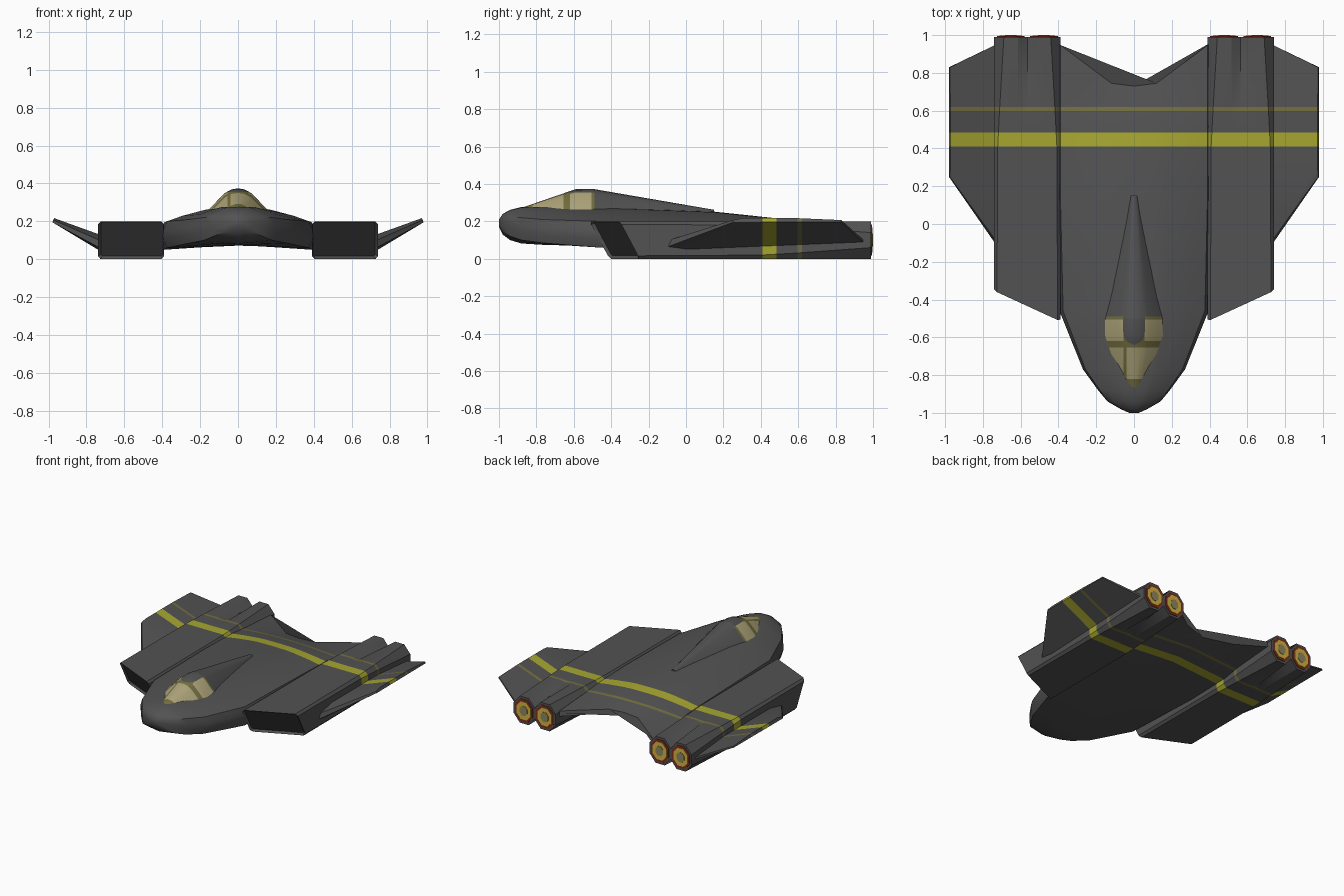
import bpy, bmesh, math
from mathutils import Vector

if "Cube" in bpy.data.objects:
    bpy.data.objects.remove(bpy.data.objects["Cube"])


def mat(name, rgb):
    m = bpy.data.materials.new(name)
    m.diffuse_color = (*rgb, 1)
    m.use_nodes = True
    m.node_tree.nodes["Principled BSDF"].inputs["Base Color"].default_value = m.diffuse_color
    return m


HULL = mat("hull_grey", (0.085, 0.085, 0.085))
DARK = mat("intake_dark", (0.04, 0.04, 0.04))
YELLOW = mat("stripe_yellow", (0.38, 0.38, 0.03))
OLIVE = mat("olive_trim", (0.17, 0.155, 0.05))
GLASS = mat("canopy_tan", (0.42, 0.37, 0.19))
RED = mat("nozzle_red", (0.22, 0.025, 0.01))
FLAME = mat("nozzle_yellow", (0.65, 0.45, 0.05))
CORE = mat("nozzle_core", (0.28, 0.24, 0.12))


def loft(bm, rings):
    """Skin a list of closed rings and cap both ends; returns the caps."""
    vr = [[bm.verts.new(p) for p in r] for r in rings]
    n = len(vr[0])
    for a, b in zip(vr, vr[1:]):
        for i in range(n):
            j = (i + 1) % n
            bm.faces.new((a[i], a[j], b[j], b[i]))
    caps = bm.faces.new(vr[0]), bm.faces.new(vr[-1])
    bmesh.ops.recalc_face_normals(bm, faces=bm.faces)
    return caps


def cut(bm, axis, value):
    """Slice every face by an axis-aligned plane."""
    co, no = Vector(), Vector()
    co[axis], no[axis] = value, 1
    geom = bm.verts[:] + bm.edges[:] + bm.faces[:]
    bmesh.ops.bisect_plane(bm, geom=geom, dist=1e-5, plane_co=co, plane_no=no)


def stripes(bm):
    """Wide yellow and thin olive bands across the part (slots 1 and 2)."""
    for y in (0.41, 0.485, 0.597, 0.62):
        cut(bm, 1, y)
    for f in bm.faces:
        y = f.calc_center_median().y
        if f.material_index == 0 and abs(f.normal.y) < 0.9:
            f.material_index = 1 if 0.41 < y < 0.485 else 2 if 0.597 < y < 0.62 else 0


def finish(name, bm, mats, mirror=False, angle=30):
    me = bpy.data.meshes.new(name)
    bm.to_mesh(me)
    bm.free()
    ob = bpy.data.objects.new(name, me)
    bpy.context.collection.objects.link(ob)
    for m in mats:
        me.materials.append(m)
    bpy.ops.object.select_all(action='DESELECT')
    ob.select_set(True)
    bpy.context.view_layer.objects.active = ob
    bpy.ops.object.shade_smooth_by_angle(angle=math.radians(angle))
    if mirror:
        ob.modifiers.new("mirror", 'MIRROR').use_mirror_merge = False
    return ob


def mirrored(half):
    """Half profile from x=0 top to x=0 bottom -> closed ring."""
    return half + [(-x, y, z) for x, y, z in reversed(half) if x > 1e-6]


# Fuselage: y, half width, top centre, side top, side bottom, bottom centre
def body_ring(y, w, zt, st, sb, zb, rear=False):
    pts = [(0, zt), (0.12 / 0.41 * w, zt - 0.05 * (zt - st)),
           (0.45 * w, zt - 0.2 * (zt - st)), (0.75 * w, zt - 0.62 * (zt - st)),
           (0.95 * w, st), (w, st * 0.65 + sb * 0.35), (w, st * 0.35 + sb * 0.65),
           (0.95 * w, sb), (0.5 * w, (sb + zb) / 2), (0, zb)]
    # the tail edge is notched between the engines
    return mirrored([(x, y + (max(0, x - 0.1) * 0.75 if rear else 0), z) for x, z in pts])


bm = bmesh.new()
loft(bm, [body_ring(*s) for s in (
    (-1.0, 0.025, 0.21, 0.20, 0.18, 0.17),
    (-0.98, 0.07, 0.24, 0.215, 0.145, 0.13),
    (-0.94, 0.14, 0.262, 0.22, 0.12, 0.10),
    (-0.88, 0.19, 0.277, 0.22, 0.10, 0.082),
    (-0.77, 0.27, 0.28, 0.21, 0.085, 0.075),
    (-0.46, 0.395, 0.275, 0.20, 0.06, 0.072),
    (0.15, 0.41, 0.252, 0.195, 0.05, 0.075),
    (0.5, 0.41, 0.215, 0.185, 0.06, 0.09),
    (0.64, 0.41, 0.185, 0.17, 0.085, 0.11),
    (0.73, 0.41, 0.16, 0.15, 0.11, 0.135, True))])
stripes(bm)
finish("fuselage", bm, [HULL, YELLOW, OLIVE], angle=40)

# Canopy and spine: y, half width, base, top
bm = bmesh.new()
rings = []
for y, w, zb, zt in ((-0.87, 0.06, 0.24, 0.276), (-0.82, 0.085, 0.24, 0.293),
                     (-0.69, 0.15, 0.24, 0.338), (-0.59, 0.175, 0.24, 0.372),
                     (-0.5, 0.175, 0.24, 0.374), (0.15, 0.035, 0.22, 0.262)):
    half = [(0, 1), (0.2, 0.96), (0.42, 0.8), (0.76, 0.33), (1, 0), (0, 0)]
    rings.append(mirrored([(w * u, y, zb + (zt - zb) * v) for u, v in half]))
loft(bm, rings)
for axis, vals in ((1, (-0.82, -0.655, -0.62, -0.505, -0.49)),
                   (0, (-0.055, -0.04, 0.055)), (2, (0.355,))):
    for v in vals:
        cut(bm, axis, v)
for f in bm.faces:
    c = f.calc_center_median()
    if c.y < -0.49 and c.z < 0.355:
        front = -0.82 < c.y < -0.655 and not -0.055 < c.x < -0.04
        side = -0.62 < c.y < -0.505 and abs(c.x) > 0.055
        f.material_index = 1 if front or side else 2
finish("canopy", bm, [HULL, GLASS, OLIVE])

# Engine nacelle: chamfered box in front, turning into two octagonal tubes
CX, HW, TAIL = 0.565, 0.175, 0.99


def nacelle_ring(inner, corner, side, groove, yfunc):
    top = [(-HW, 0.2 - side), (-corner, 0.2), (-inner, 0.2), (0, 0.2 - groove),
           (inner, 0.2), (corner, 0.2), (HW, 0.2 - side)]
    ring = top + [(u, 0.2 - z) for u, z in reversed(top)]
    return [(CX + u, yfunc(u, z), z) for u, z in ring]


bm = bmesh.new()
front, back = loft(bm, [
    nacelle_ring(0.05, 0.16, 0.016, 0, lambda u, z: -0.515 + (u + HW) * 0.46 + (0.2 - z) * 0.53),
    nacelle_ring(0.05, 0.157, 0.02, 0, lambda u, z: 0.4),
    nacelle_ring(0.05, 0.148, 0.03, 0.002, lambda u, z: 0.58),
    nacelle_ring(0.05, 0.124, 0.06, 0.06, lambda u, z: TAIL)])
bmesh.ops.inset_individual(bm, faces=[front], thickness=0.012, depth=-0.015)
front.material_index = 3
stripes(bm)
finish("engine_nacelle", bm, [HULL, YELLOW, OLIVE, DARK], mirror=True)

# Nozzles: stacked thin octagonal plates in each tube end
bm = bmesh.new()
for x in (CX - 0.0875, CX + 0.0875):
    for k, (r, y) in enumerate(((0.08, 0.994), (0.064, 0.997), (0.034, 1.0))):
        ang = [math.pi / 8 + i * math.pi / 4 for i in range(8)]
        ring = [[(x + r * math.cos(a), yy, 0.1 + 1.12 * r * math.sin(a)) for a in ang]
                for yy in (TAIL - 0.001, y)]
        old = set(bm.faces)
        loft(bm, ring)
        for f in set(bm.faces) - old:
            f.material_index = k
finish("engine_nozzles", bm, [RED, FLAME, CORE], mirror=True)

# Upswept winglet
bm = bmesh.new()
root = [(-0.11, 0.06), (-0.09, 0.10), (0.05, 0.13), (0.6, 0.13),
        (0.95, 0.10), (0.95, 0.085), (0.0, 0.045)]
tip = [(0.25, 0.195), (0.25, 0.207), (0.30, 0.217), (0.6, 0.217),
       (0.83, 0.207), (0.83, 0.197), (0.3, 0.195)]
loft(bm, [[(0.73, y, z) for y, z in root],
          [(0.98 - 0.4 * max(0, z - 0.195), y, z) for y, z in tip]])
stripes(bm)
finish("winglet", bm, [HULL, YELLOW, OLIVE], mirror=True)
